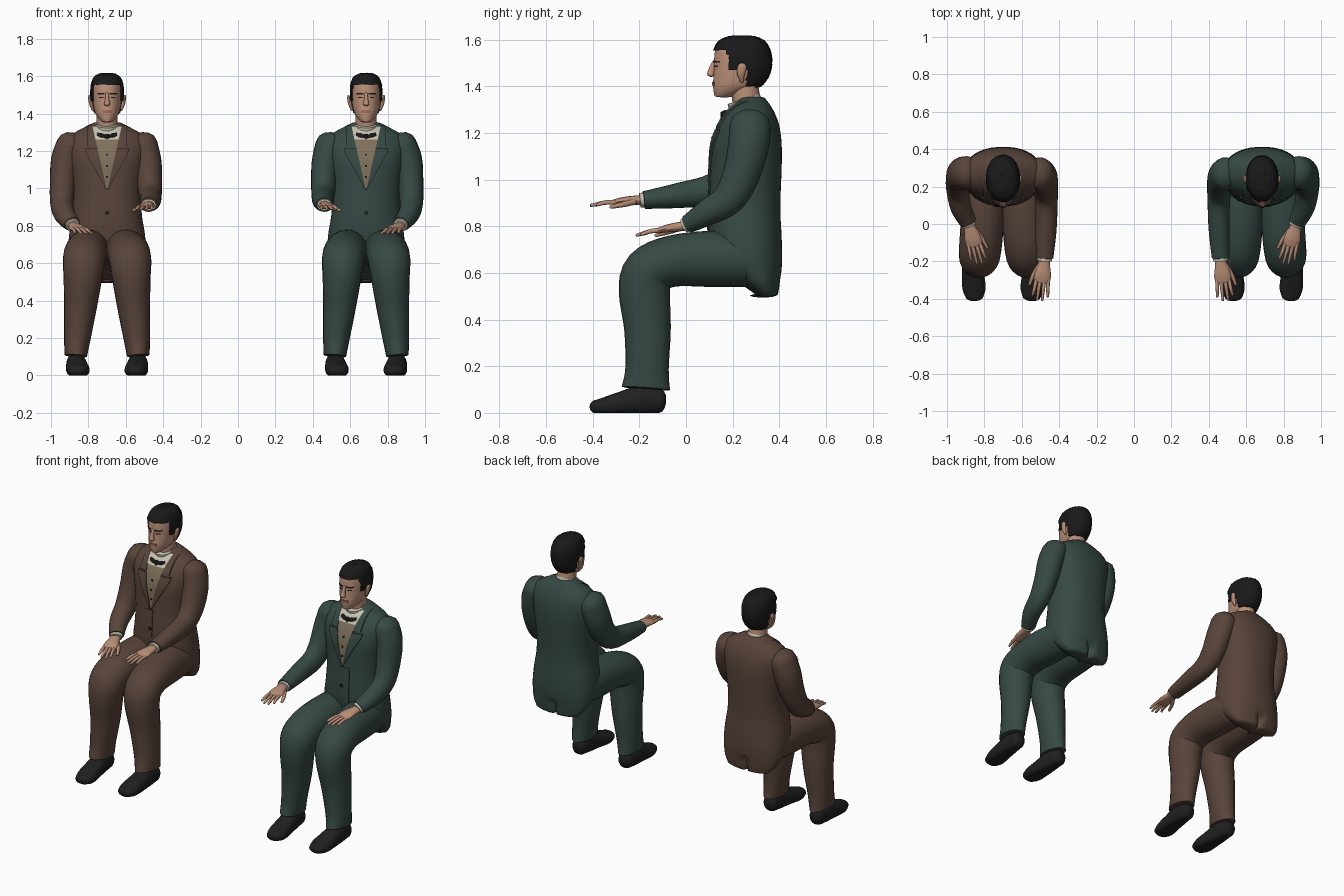
import bpy, bmesh, math, random
from mathutils import Vector
from mathutils.bvhtree import BVHTree

if "Cube" in bpy.data.objects:
    bpy.data.objects.remove(bpy.data.objects["Cube"])

random.seed(4)


def material(name, r, g, b):
    m = bpy.data.materials.new(name)
    m.diffuse_color = (r, g, b, 1)
    m.use_nodes = True
    m.node_tree.nodes["Principled BSDF"].inputs["Base Color"].default_value = m.diffuse_color
    return m


BROWN = material("brown cloth", .098, .058, .043)
GREEN = material("green cloth", .037, .066, .057)
SKIN = material("skin", .50, .28, .19)
LIP = material("lips", .34, .15, .11)
HAIR = material("black hair", .010, .010, .011)
LEATHER = material("black leather", .015, .014, .015)
LINEN = material("cream linen", .56, .53, .43)
VEST = material("tan waistcoat", .21, .165, .105)
SILK = material("black silk", .012, .012, .014)


def spline(pts, sub):
    """Smooth Catmull-Rom interpolation of (x, y, z, rx, ry) stations."""
    out = []
    for i in range(len(pts) - 1):
        a, b, c, d = (pts[max(i - 1, 0)], pts[i], pts[i + 1], pts[min(i + 2, len(pts) - 1)])
        for k in range(sub):
            t = k / sub
            out.append([.5 * (2 * q + (r - p) * t + (2 * p - 5 * q + 4 * r - s) * t * t
                              + (3 * q - p - 3 * r + s) * t ** 3) for p, q, r, s in zip(a, b, c, d)])
    return out + [list(pts[-1])]


def loft(bm, pts, flat=False, cap=(.02, .02), n=24, sub=4, power=2.0):
    """Skin oval sections along a path, with rounded ends."""
    st = spline(pts, sub)
    pos = [Vector(s[:3]) for s in st]
    tan = [Vector((0, 0, 1)) if flat else
           (pos[min(i + 1, len(st) - 1)] - pos[max(i - 1, 0)]).normalized() for i in range(len(st))]
    rows = [(p, t, s[3], s[4]) for p, t, s in zip(pos, tan, st)]

    def dome(row, length):
        p, t, a, b = row
        return [(p + t * length * math.sin(q), t, a * math.cos(q), b * math.cos(q)) for q in (.5, 1, 1.4)]
    rows = dome(rows[0], -cap[0])[::-1] + rows + dome(rows[-1], cap[1])
    rings = []
    for p, t, a, b in rows:
        side = Vector((1, 0, 0))
        side = (side - t * side.dot(t)).normalized()
        up = t.cross(side)
        ring = []
        for k in range(n):
            c, s = math.cos(math.tau * k / n), math.sin(math.tau * k / n)
            c, s = (math.copysign(abs(v) ** (2 / power), v) for v in (c, s))
            ring.append(bm.verts.new(p + side * a * c + up * b * s))
        rings.append(ring)
    for r, q in zip(rings, rings[1:]):
        for k in range(n):
            bm.faces.new((r[k], r[k - 1], q[k - 1], q[k]))
    bm.faces.new(rings[0])
    bm.faces.new(rings[-1][::-1])


def finish(bm, name, mat, s, front=False):
    """Mirror and place one part of a figure, then make the object."""
    for v in bm.verts:
        v.co.x = s * ((.70 if s < 0 else .685) + v.co.x)
    bmesh.ops.recalc_face_normals(bm, faces=bm.faces)
    bm.normal_update()
    if front:
        bmesh.ops.reverse_faces(bm, faces=[f for f in bm.faces if f.normal.y > 0])
    for f in bm.faces:
        f.smooth = True
    for e in bm.edges:
        e.smooth = e.calc_face_angle(0) < .9
    me = bpy.data.meshes.new(name)
    bm.to_mesh(me)
    bm.free()
    me.materials.append(mat)
    bpy.context.collection.objects.link(bpy.data.objects.new(name, me))


def part(name, mat, s, *paths, **kw):
    bm = bmesh.new()
    for p in paths:
        loft(bm, p, **kw)
    finish(bm, name, mat, s)


def patch(name, mat, s, tree, z0, z1, lo, hi, off=.005, rows=14, cols=8):
    """Thin panel laid on the front of a body, with its rim sunk in."""
    bm = bmesh.new()
    steps = lambda n: [0] + [i / n for i in range(n + 1)] + [1]
    grid = []
    for i, a in enumerate(steps(rows)):
        z, row = z0 + (z1 - z0) * a, []
        for j, b in enumerate(steps(cols)):
            x = lo(z) + (hi(z) - lo(z)) * b
            hit = tree.ray_cast(Vector((x, -1, z)), Vector((0, 1, 0)))[0]
            rim = i in (0, rows + 2) or j in (0, cols + 2)
            row.append(bm.verts.new((x, (hit.y if hit else .27) + (.004 if rim else -off), z)))
        grid.append(row)
    for r, q in zip(grid, grid[1:]):
        for j in range(cols + 2):
            bm.faces.new((r[j], r[j + 1], q[j + 1], q[j]))
    finish(bm, name, mat, s, True)


def hand(name, s, w, t):
    """Palm, four fingers and a thumb from wrist w to fingertip t."""
    w, t = Vector(w), Vector(t)
    d, inner = t - w, -math.copysign(1, w.x)
    at = lambda f, x, z, a, b: (*(w + d * f + Vector((x, 0, z))), a, b)
    bm = bmesh.new()
    loft(bm, [at(-.1, 0, 0, .028, .021), at(.12, 0, .002, .033, .02), at(.35, 0, .003, .044, .017),
              at(.52, 0, 0, .042, .013)], n=16, cap=(.01, .012))
    for k, reach in zip((-1.5, -.5, .5, 1.5), (.88, .97, .96, .84)):
        x = k * .021 * inner
        loft(bm, [at(.48, x, 0, .0105, .011), at(.7, x * 1.15, .003, .0095, .01),
                  at(reach, x * 1.3, -.004, .007, .007)], n=10, cap=(.005, .007))
    loft(bm, [at(.12, inner * .022, -.004, .015, .014), at(.35, inner * .05, -.012, .012, .012),
              at(.58, inner * .064, -.018, .008, .008)], n=10, cap=(.005, .008))
    finish(bm, name, SKIN, s)


def man(s, suit, tag, hair_size):
    # jacket body, with a vent groove at the back
    bm = bmesh.new()
    loft(bm, [(0, .345, .51, .15, .05), (0, .315, .56, .185, .088), (0, .272, .65, .207, .14),
              (0, .255, .75, .203, .155), (0, .25, .85, .187, .155), (0, .253, .95, .182, .153),
              (0, .257, 1.05, .19, .153), (0, .26, 1.15, .205, .15), (0, .268, 1.23, .213, .132),
              (0, .275, 1.285, .19, .105), (0, .282, 1.325, .125, .075), (0, .282, 1.35, .075, .055)],
         flat=True, n=48, power=2.25, cap=(.015, .005))
    tree = BVHTree.FromBMesh(bm)
    for v in bm.verts:
        if v.co.z < .6 and abs(v.co.x) < .012 and v.co.y > .3:
            v.co.y -= .03
    finish(bm, tag + "jacket", suit, s)

    # waistcoat, lapels, front edge and buttons
    opening = lambda z: .003 + .07 * (z - 1.0) / .31
    patch(tag + "waistcoat", VEST, s, tree, 1.0, 1.29, lambda z: -opening(z), opening, .004)
    patch(tag + "shirt_front", LINEN, s, tree, 1.26, 1.33, lambda z: -opening(z), opening, .007)
    for m in (-1, 1):
        edge = lambda z: m * opening(z)
        patch(tag + "lapel", suit, s, tree, .99, 1.215, edge,
              lambda z: m * (opening(z) + .066 * min(1, (z - .985) / .2)), .009)
        patch(tag + "collar_notch", suit, s, tree, 1.225, 1.335, edge,
              lambda z: m * (opening(z) + .05 - .2 * (z - 1.225)), .009)
    patch(tag + "jacket_edge", suit, s, tree, .77, .99, lambda z: -.012, lambda z: .05, .005)
    for z in (.87, 1.06, 1.12, 1.18):
        r = .009 if z < 1 else .005
        patch(tag + "button", SILK, s, tree, z - r, z + r, lambda q: -r, lambda q: r, .009, 2, 2)

    # trousers and shoes
    for m, side in ((1, "outer"), (-1, "inner")):
        part(f"{tag}{side}_trouser_leg", suit, s,
             [(m * .095, .27, .655, .11, .115), (m * .105, .1, .66, .115, .12),
              (m * .116, -.06, .65, .115, .11), (m * .125, -.16, .605, .112, .108),
              (m * .13, -.178, .52, .103, .11), (m * .143, -.165, .36, .087, .1),
              (m * .16, -.167, .19, .07, .093), (m * .167, -.172, .105, .06, .104)],
             cap=(.03, .004))
        bm = bmesh.new()
        loft(bm, [(m * .167, -.11, .05, .045, .05), (m * .165, -.19, .055, .053, .062),
                  (m * .16, -.28, .04, .06, .05), (m * .155, -.345, .028, .062, .04),
                  (m * .153, -.385, .026, .05, .03)], cap=(.025, .028), power=2.3)
        for v in bm.verts:
            v.co.z = max(v.co.z, 0)
        finish(bm, f"{tag}{side}_shoe", LEATHER, s)

    # sleeves, cuffs and hands
    part(tag + "outer_sleeve", suit, s,
         [(.195, .275, 1.235, .075, .088), (.222, .268, 1.15, .078, .088), (.236, .24, 1.03, .07, .08),
          (.242, .185, .92, .062, .07), (.226, .09, .858, .056, .056), (.187, .01, .81, .046, .04)],
         cap=(.065, .003))
    part(tag + "inner_sleeve", suit, s,
         [(-.195, .27, 1.235, .075, .088), (-.216, .25, 1.14, .075, .088), (-.226, .2, 1.03, .068, .08),
          (-.232, .12, .96, .06, .068), (-.23, -.03, .932, .056, .054), (-.222, -.18, .912, .047, .038)],
         cap=(.065, .003))
    part(tag + "shirt_cuffs", LINEN, s,
         [(.193, .022, .817, .04, .034), (.182, -.005, .803, .039, .032)],
         [(-.223, -.17, .914, .041, .033), (-.222, -.197, .911, .039, .031)], cap=(.002, .002))
    hand(tag + "outer_hand", s, (.182, -.005, .80), (.125, -.215, .765))
    hand(tag + "inner_hand", s, (-.222, -.195, .911), (-.195, -.412, .893))

    # neck, shirt collar and bow tie
    part(tag + "neck", SKIN, s, [(0, .268, 1.28, .058, .06), (0, .245, 1.43, .055, .06)])
    part(tag + "shirt_collar", LINEN, s, [(0, .268, 1.28, .074, .078), (0, .247, 1.345, .063, .072)],
         cap=(.002, .002))
    part(tag + "bow_tie", SILK, s, *[
        [(m * .004, .162, 1.275, .008, .01), (m * .025, .163, 1.277, .011, .018),
         (m * .05, .172, 1.278, .009, .02)] for m in (-1, 1)],
        [(0, .158, 1.262, .011, .01), (0, .158, 1.288, .011, .01)], cap=(.004, .004), n=12)

    # head, ears, nose and face details
    skull = [(0, .165, 1.358, .03, .042), (0, .185, 1.375, .046, .066), (0, .212, 1.40, .062, .096),
             (0, .226, 1.43, .071, .109), (0, .236, 1.47, .077, .116), (0, .238, 1.52, .079, .117),
             (0, .237, 1.56, .075, .11), (0, .236, 1.588, .06, .088), (0, .236, 1.603, .038, .056)]
    bm = bmesh.new()
    loft(bm, skull, flat=True, n=48, cap=(.006, .006), power=2.15)
    face = BVHTree.FromBMesh(bm)
    finish(bm, tag + "head", SKIN, s)
    part(tag + "ears", SKIN, s, *[[(m * .08, .238, 1.432, .008, .01), (m * .087, .236, 1.455, .01, .018),
                                   (m * .092, .24, 1.48, .009, .02)] for m in (-1, 1)], n=12)
    part(tag + "nose", SKIN, s, [(0, .122, 1.505, .008, .008), (0, .112, 1.475, .011, .014),
                                 (0, .106, 1.45, .017, .016)], cap=(.01, .01), n=12)
    for m in (-1, 1):
        patch(tag + "eyebrow", HAIR, s, face, 1.501, 1.509, lambda z: m * .014, lambda z: m * .052, .004, 2, 6)
        patch(tag + "eye", HAIR, s, face, 1.482, 1.489, lambda z: m * .02, lambda z: m * .043, .002, 2, 4)
    patch(tag + "mouth", LIP, s, face, 1.404, 1.419, lambda z: -.025, lambda z: .025, .005, 4, 6)

    # hair: swollen skull trimmed along the hairline, rim folded inward
    bm = bmesh.new()
    loft(bm, [(x, y + .003, z + (.007 if z > 1.58 else 0), a + hair_size, b + hair_size)
              for x, y, z, a, b in skull], flat=True, n=56, sub=6, cap=(.005, .007), power=2.15)

    def bare(c):
        return not (c.z > 1.552 or (c.y > .178 and c.z > 1.468) or (c.y > .262 and c.z > 1.398 - (c.y - .3) * .1))
    bmesh.ops.delete(bm, geom=[f for f in bm.faces if bare(f.calc_center_median())], context='FACES')
    for v in bm.verts:
        v.co += Vector([random.uniform(-.0016, .0016) for _ in range(3)])
    rim = bmesh.ops.extrude_edge_only(bm, edges=[e for e in bm.edges if e.is_boundary])
    for v in rim["geom"]:
        if isinstance(v, bmesh.types.BMVert):
            v.co.x *= .84
            v.co.y = .237 + (v.co.y - .237) * .86
    finish(bm, tag + "hair", HAIR, s)


man(-1, BROWN, "brown_suit_", .011)
man(1, GREEN, "green_suit_", .008)
